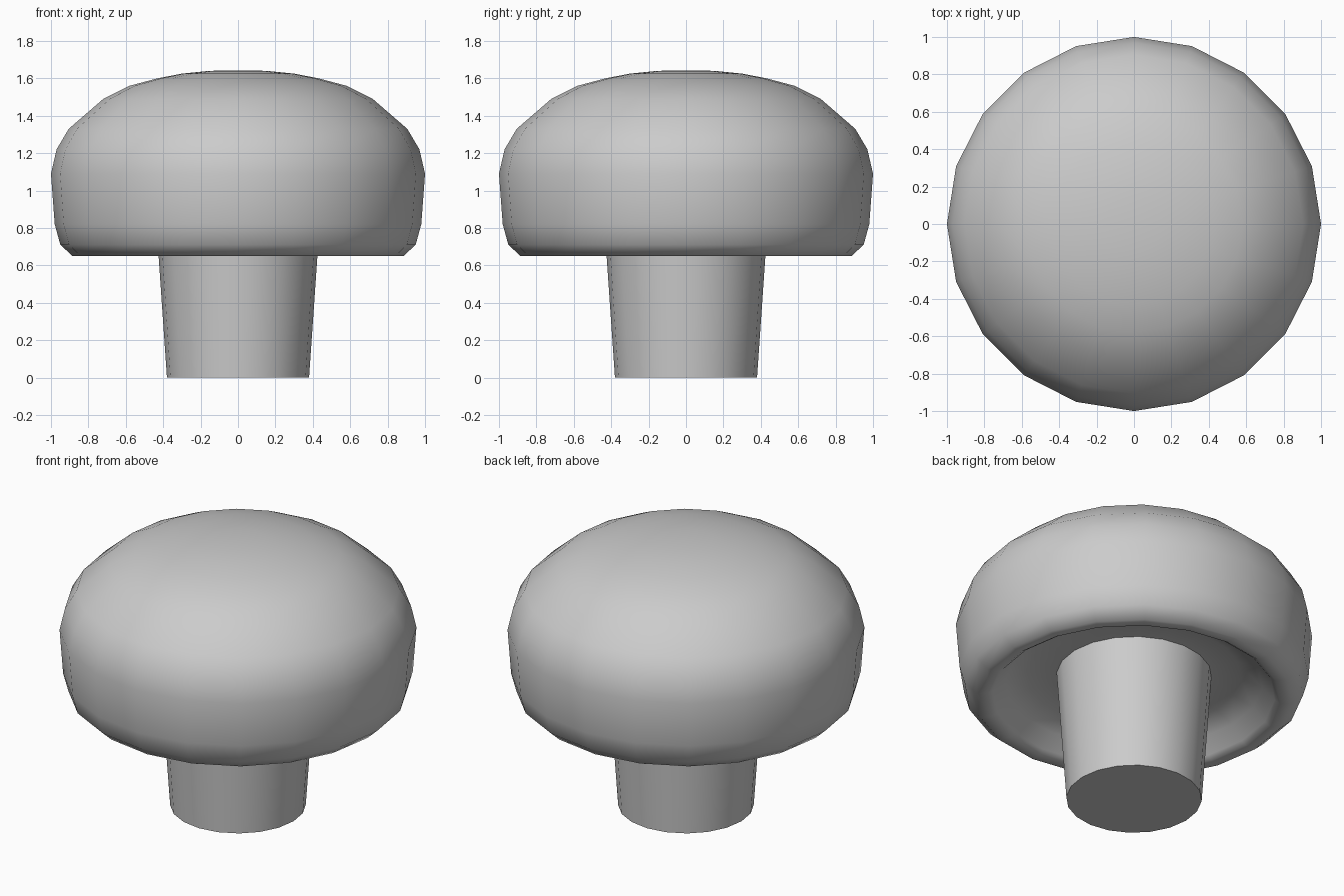
import bpy, bmesh, math

if "Cube" in bpy.data.objects:
    bpy.data.objects.remove(bpy.data.objects["Cube"])

SIDES = 20


def lathe(name, profile, angle):
    """Revolve (radius, z) points around z; zero radius becomes a pole."""
    bm = bmesh.new()
    rings = []
    for r, z in profile:
        if r == 0:
            rings.append([bm.verts.new((0, 0, z))] * SIDES)
        else:
            rings.append([bm.verts.new((r * math.cos(2 * math.pi * i / SIDES),
                                        r * math.sin(2 * math.pi * i / SIDES), z))
                          for i in range(SIDES)])
    for a, b in zip(rings, rings[1:]):
        for i in range(SIDES):
            j = (i + 1) % SIDES
            bm.faces.new(dict.fromkeys((a[i], a[j], b[j], b[i])))
    bmesh.ops.recalc_face_normals(bm, faces=bm.faces)
    mesh = bpy.data.meshes.new(name)
    bm.to_mesh(mesh)
    bm.free()
    obj = bpy.data.objects.new(name, mesh)
    bpy.context.collection.objects.link(obj)
    bpy.ops.object.select_all(action='DESELECT')
    obj.select_set(True)
    bpy.context.view_layer.objects.active = obj
    bpy.ops.object.shade_smooth_by_angle(angle=math.radians(angle))
    return obj


# Cap: hollow underside, rounded rim, domed top
lathe("mushroom_cap", [
    (0.435, 0.80), (0.60, 0.80), (0.72, 0.75), (0.79, 0.67), (0.82, 0.65),
    (0.885, 0.65), (0.95, 0.71), (0.98, 0.82), (1.0, 1.09), (0.97, 1.22),
    (0.905, 1.33), (0.72, 1.49), (0.58, 1.56), (0.43, 1.60), (0.30, 1.625),
    (0.15, 1.64), (0, 1.643)], 80)

# Stem: flat base, widening up to the underside of the cap
lathe("mushroom_stem", [(0, 0), (0.38, 0), (0.435, 0.80)], 30)
